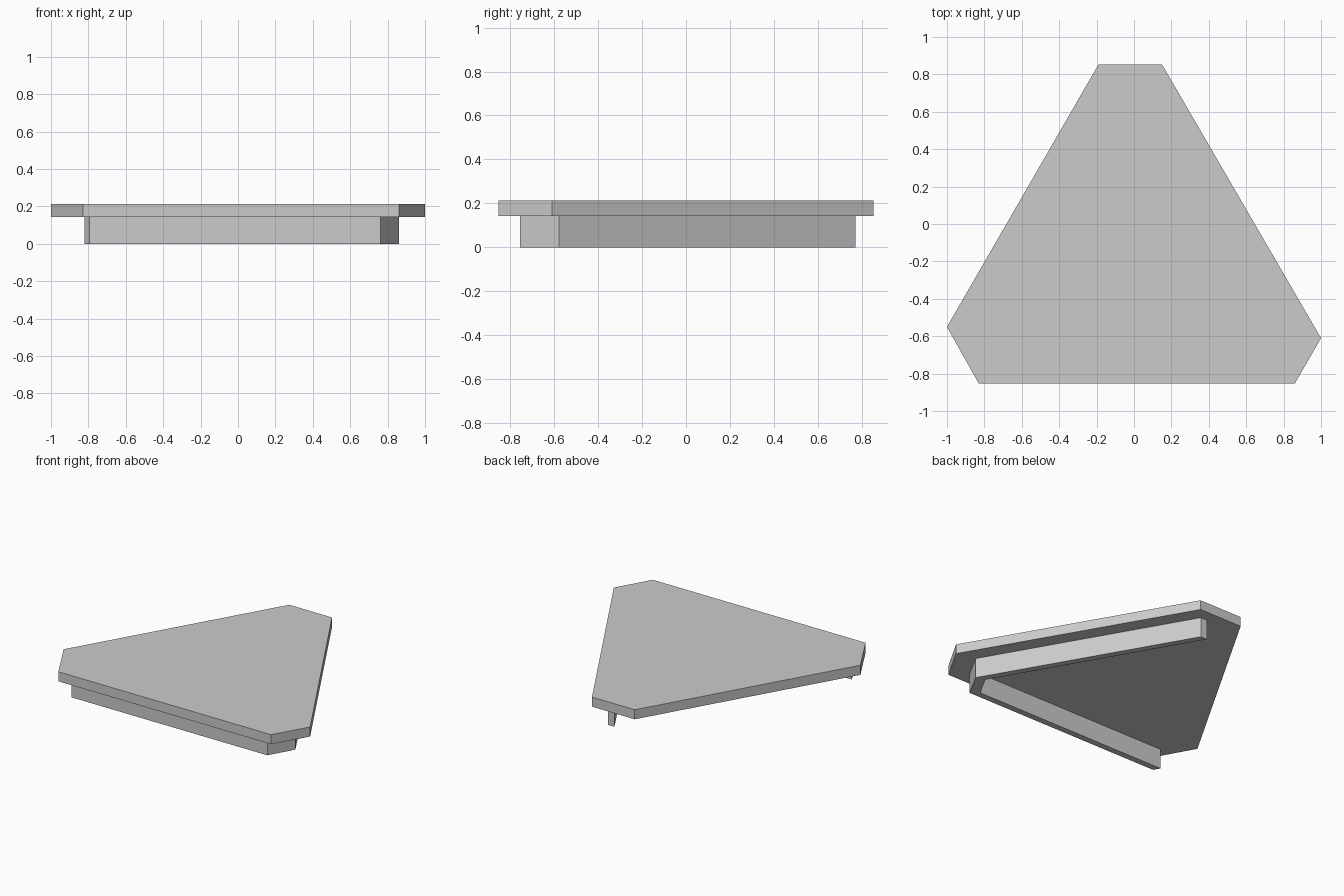
import bpy
import bmesh

cube = bpy.data.objects.get("Cube")
if cube:
    bpy.data.objects.remove(cube, do_unlink=True)

# Single flat grey
grey = bpy.data.materials.new("plain_grey")
grey.use_nodes = True
colour = (0.6, 0.6, 0.6, 1.0)
grey.diffuse_color = colour
grey.node_tree.nodes["Principled BSDF"].inputs["Base Color"].default_value = colour


def extrude_outline(name, outline, bottom, top):
    """Solid prism from a plan outline between two heights."""
    bm = bmesh.new()
    base = bm.faces.new([bm.verts.new((x, y, bottom)) for x, y in outline])
    result = bmesh.ops.extrude_face_region(bm, geom=[base], use_keep_orig=True)
    raised = [v for v in result["geom"] if isinstance(v, bmesh.types.BMVert)]
    bmesh.ops.translate(bm, verts=raised, vec=(0, 0, top - bottom))
    bmesh.ops.recalc_face_normals(bm, faces=bm.faces)
    mesh = bpy.data.meshes.new(name)
    bm.to_mesh(mesh)
    bm.free()
    mesh.materials.append(grey)
    obj = bpy.data.objects.new(name, mesh)
    bpy.context.collection.objects.link(obj)
    return obj


underside = 0.143

# Triangular slab with clipped corners
extrude_outline("top_slab", [
    (-0.83, -0.853), (0.86, -0.853), (1.0, -0.61),
    (0.15, 0.853), (-0.19, 0.853), (-1.0, -0.55),
], underside, 0.212)

# Bent wall below, along the front and the +x edge: outer line, then inner line back
outer = [(-0.795, -0.755), (0.762, -0.755), (0.861, -0.578), (0.08, 0.772)]
inner = [(0.028, 0.772), (0.795, -0.557), (0.71, -0.71), (-0.821, -0.71)]
extrude_outline("support_wall", outer + inner, 0.0, underside)
